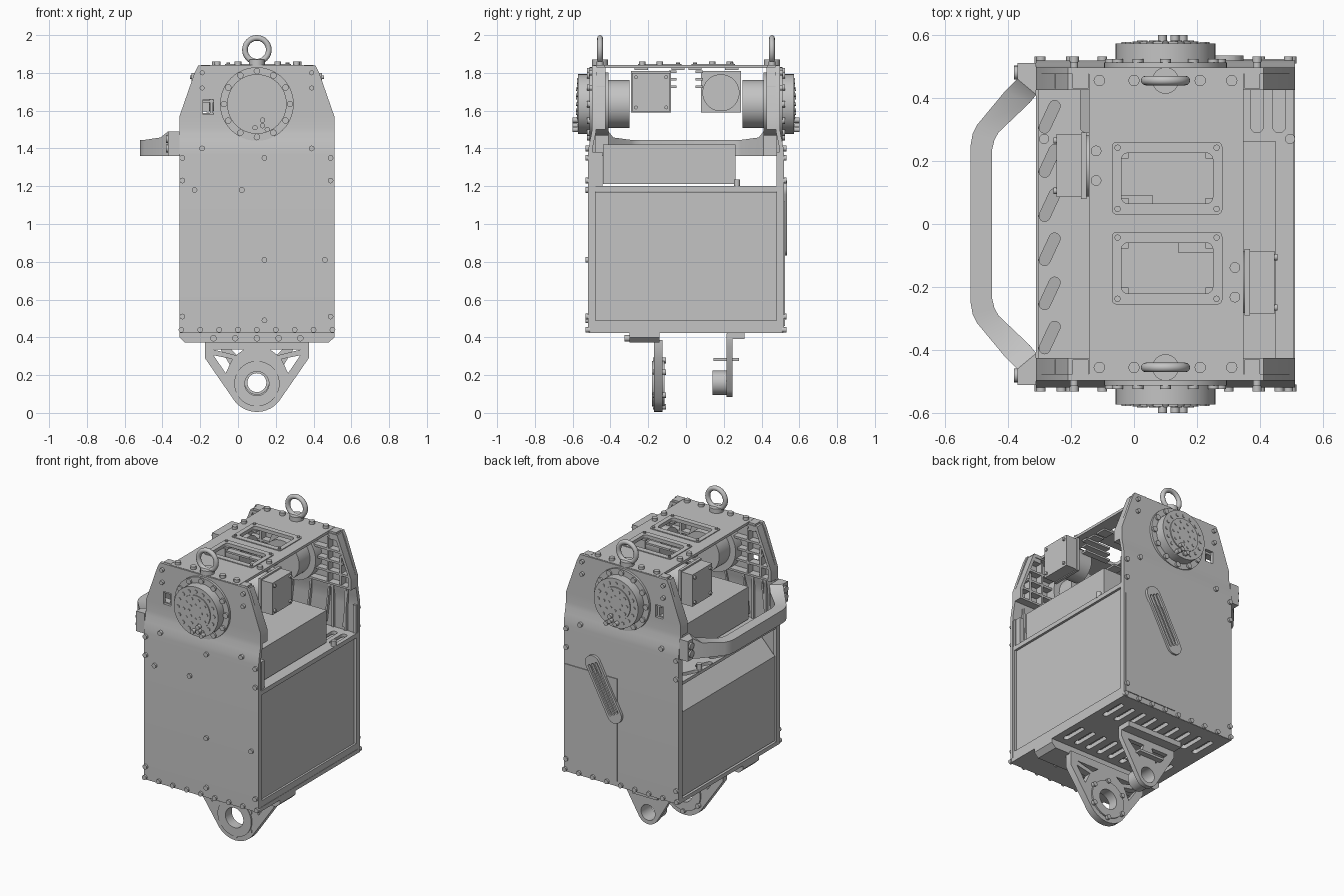
import bpy, bmesh
from math import sin, cos, pi, radians
from mathutils import Matrix, Vector

cube = bpy.data.objects.get("Cube")
if cube:
    bpy.data.objects.remove(cube, do_unlink=True)

grey = bpy.data.materials.new("machined grey")
grey.use_nodes = True
grey.diffuse_color = (0.55, 0.55, 0.55, 1)
grey.node_tree.nodes["Principled BSDF"].inputs["Base Color"].default_value = (0.55, 0.55, 0.55, 1)

CX = 0.1        # centre line of the housing
HUB = 1.635     # height of the hub axis
AXES = {"x": Matrix(((0, 0, 1), (1, 0, 0), (0, 1, 0))).to_4x4(),
        "y": Matrix(((1, 0, 0), (0, 0, -1), (0, 1, 0))).to_4x4(),
        "z": Matrix.Identity(4)}


def finish(name, bm, smooth=True):
    bmesh.ops.remove_doubles(bm, verts=bm.verts, dist=0.0001)
    bmesh.ops.recalc_face_normals(bm, faces=bm.faces)
    me = bpy.data.meshes.new(name)
    bm.to_mesh(me)
    bm.free()
    me.materials.append(grey)
    ob = bpy.data.objects.new(name, me)
    bpy.context.collection.objects.link(ob)
    bpy.ops.object.select_all(action="DESELECT")
    ob.select_set(True)
    bpy.context.view_layer.objects.active = ob
    if smooth:
        bpy.ops.object.shade_smooth_by_angle(angle=radians(35))
    return ob


def box(name, lo, hi):
    bm = bmesh.new()
    size = [h - l for l, h in zip(lo, hi)]
    mid = [(h + l) / 2 for l, h in zip(lo, hi)]
    bmesh.ops.create_cube(bm, size=1, matrix=Matrix.Translation(mid) @ Matrix.Diagonal((*size, 1)))
    return finish(name, bm, False)


def cylinders(name, axis, r, length, centres, sides=12):
    bm = bmesh.new()
    for c in centres:
        bmesh.ops.create_cone(bm, cap_ends=True, segments=sides, radius1=r, radius2=r, depth=length,
                              matrix=Matrix.Translation(c) @ AXES[axis])
    return finish(name, bm)


def circle(cx, cy, r, n=40):
    return [(cx + r * cos(2 * pi * i / n), cy + r * sin(2 * pi * i / n)) for i in range(n)]


def turned(loop, pivot, angle):
    pivot, rot = Vector(pivot), Matrix.Rotation(angle, 2)
    return [tuple(pivot + rot @ (Vector(p) - pivot)) for p in loop]


def rounded(x0, y0, x1, y1, r, turn=0):
    pts = []
    for k, (x, y) in enumerate(((x1 - r, y1 - r), (x0 + r, y1 - r), (x0 + r, y0 + r), (x1 - r, y0 + r))):
        for i in range(6):
            a = (k + i / 5) * pi / 2
            pts.append((x + r * cos(a), y + r * sin(a)))
    return turned(pts, ((x0 + x1) / 2, (y0 + y1) / 2), turn)


def rect(x0, y0, x1, y1):
    return [(x0, y0), (x1, y0), (x1, y1), (x0, y1)]


def plate(name, axis, a, b, *loops):
    """Flat plate between a and b along an axis; later loops are holes."""
    cu = bpy.data.curves.new(name, "CURVE")
    cu.dimensions, cu.fill_mode, cu.extrude = "2D", "BOTH", abs(b - a) / 2
    for loop in loops:
        sp = cu.splines.new("POLY")
        sp.points.add(len(loop) - 1)
        for p, (x, y) in zip(sp.points, loop):
            p.co = (x, y, 0, 1)
        sp.use_cyclic_u = True
    tmp = bpy.data.objects.new(name, cu)
    bpy.context.collection.objects.link(tmp)
    dg = bpy.context.evaluated_depsgraph_get()
    me = bpy.data.meshes.new_from_object(tmp.evaluated_get(dg))
    bm = bmesh.new()
    bm.from_mesh(me)
    bpy.data.objects.remove(tmp, do_unlink=True)
    bpy.data.meshes.remove(me)
    off = Vector([(a + b) / 2 if k == axis else 0 for k in "xyz"])
    bm.transform(Matrix.Translation(off) @ AXES[axis])
    return finish(name, bm)


def loft(name, sections):
    bm = bmesh.new()
    rows = [[bm.verts.new(p) for p in s] for s in sections]
    for r0, r1 in zip(rows, rows[1:]):
        for i in range(4):
            bm.faces.new((r0[i], r0[(i + 1) % 4], r1[(i + 1) % 4], r1[i]))
    bm.faces.new(rows[0])
    bm.faces.new(rows[-1])
    return finish(name, bm)


# End walls: lower skin, soft bend inward, tapered shoulders
WALL = [(.425, .41, .518), (1.37, .41, .518), (1.4, .41, .516), (1.44, .41, .509),
        (1.48, .41, .5), (1.51, .41, .497), (1.57, .41, .497), (1.8, .33, .497), (1.84, .31, .497)]
for s, side in ((-1, "front"), (1, "back")):
    wall = loft(side + "_wall", [[(CX - w, s * y, z), (CX + w, s * y, z), (CX + w, s * (y - .022), z),
                                  (CX - w, s * (y - .022), z)] for z, w, y in WALL])
    cutter = box("window_cutter", (-.185, s * .5 - .1, 1.58), (-.13, s * .5 + .1, 1.66))
    bpy.context.view_layer.objects.active = wall
    mod = wall.modifiers.new("window", "BOOLEAN")
    mod.object, mod.operation, mod.solver = cutter, "DIFFERENCE", "EXACT"
    bpy.ops.object.modifier_apply(modifier="window")
    bpy.data.objects.remove(cutter, do_unlink=True)

    # Deep rim and ribs on the upper wall, shallow slanted ribs below
    rim = [(-.31, 1.5), (.51, 1.5), (.51, 1.57), (.41, 1.83), (-.21, 1.83), (-.31, 1.57)]
    hole = [(CX + (x - CX) * .95, 1.66 + (z - 1.66) * .92) for x, z in rim]
    plate(side + "_rim", "y", s * .425, s * .482, rim, hole)
    for x in (-.23, -.14, .34, .43):
        top = 1.7 if abs(x - CX) > .3 else 1.8
        box(side + "_rib", (x - .007, s * .455 - .025, 1.5), (x + .007, s * .455 + .025, top))
        box(side + "_lower_rib", (x - .007, s * .488 - .01, 1.2), (x + .007, s * .488 + .01, 1.5))
    for z in (1.58, 1.65, 1.72):
        w = .4 if z < 1.6 else .35
        box(side + "_cross_rib", (CX - w, s * .455 - .025, z - .007), (CX + w, s * .455 + .025, z + .007))
    for i in range(6):
        x = -.24 + i * .13
        plate(side + "_slanted_rib", "y", s * .478, s * .5,
              [(x, 1.22), (x + .012, 1.22), (x + .042, 1.47), (x + .03, 1.47)])

    # Hub with stepped discs, bolt rings and inner motor
    for part, r, a, b in (("hub_flange", .195, .49, .512), ("hub_drum", .158, .5, .572), ("hub_cap", .105, .57, .578),
                          ("motor_flange", .167, .41, .48), ("motor_body", .127, .30, .42)):
        cylinders(f"{side}_{part}", "y", r, b - a, [(CX, s * (a + b) / 2, HUB)], 48)
    for r, n, size, y in ((.175, 12, .017, .513), (.128, 16, .011, .567), (.082, 10, .009, .572), (.045, 8, .007, .572)):
        cylinders(side + "_hub_bolts", "y", size, .02, [(x, s * y, z) for x, z in circle(CX, HUB, r, n)])
    cylinders(side + "_hub_clip", "y", .014, .036, [(CX + x, s * .582, z) for x, z in
                                                    ((-.01, 1.51), (.03, 1.52), (.055, 1.5), (.03, 1.55))])

    # Wall bolts
    spots = [(-.1 + i * .1, .44) for i in range(-2, 7)]
    spots += [(x, z) for z in (.51, 1.23, 1.35) for x in (-.295, .49)]
    spots += [(-.19, 1.4), (.39, 1.4)]
    if s < 0:
        spots += [(.14, .49), (.14, .81), (.46, .81), (-.23, 1.18), (.02, 1.18), (.14, 1.35)]
    cylinders(side + "_wall_bolts", "y", .015, .022, [(x, s * .52, z) for x, z in spots])
    cylinders(side + "_shoulder_bolts", "y", .013, .022, [(x, s * .503, z) for x in (-.19, .39) for z in (1.72, 1.8)])

    # Lifting eye
    bpy.ops.mesh.primitive_torus_add(location=(CX, s * .455, 1.922), rotation=(pi / 2, 0, 0), major_segments=40,
                                     minor_segments=12, major_radius=.063, minor_radius=.015)
    eye = bpy.context.object
    eye.name = side + "_lifting_eye"
    eye.data.materials.append(grey)
    bpy.ops.object.shade_smooth()
    cylinders(side + "_eye_collar", "z", .042, .03, [(CX, s * .455, 1.855)], 24)
    cylinders(side + "_top_bolts", "z", .018, .02, [(x, s * .455, 1.85) for x in (-.11, 0, .21, .31)])
    for x in (-.17, .375):
        box(side + "_corner_block", (x - .025, s * .455 - .025, 1.79), (x + .025, s * .455 + .025, 1.842))

# Back access panel and slanted link
plate("access_panel", "y", .517, .523, rect(.125, .46, .5, 1.12))
TILT = radians(-28)
grooves = [turned(rounded(x, .87, x + .018, 1.2, .008), (.217, 1.033), TILT) for x in (.181, .208, .235)]
plate("slanted_link", "y", .515, .535, rounded(.165, .815, .269, 1.25, .05, TILT), *grooves)

# Top deck with two framed windows
frames = [(-.07, .03, .28, .26), (-.07, -.255, .28, -.025)]
inner = [rounded(x0 + .03, y0 + .035, x1 - .03, y1 - .035, .02) for x0, y0, x1, y1 in frames]
plate("top_deck", "z", 1.825, 1.842, rect(-.143, -.49, .348, .49), *inner)
for (x0, y0, x1, y1), hole in zip(frames, inner):
    plate("window_frame", "z", 1.842, 1.847, rounded(x0, y0, x1, y1, .015), hole)
    corners = [(x, y) for x in (x0 + .018, x1 - .018) for y in (y0 + .018, y1 - .018)]
    cylinders("frame_screws", "z", .01, .012, [(x, y, 1.849) for x, y in corners], 10)
    for x, y in corners:
        box("frame_tab", (x - .035, y - .035, 1.815), (x + .035, y + .035, 1.828))

# Cross drives under the deck, one facing each side
for s, x0, y in ((1, .35, -.185), (-1, -.15, .185)):
    a, b = sorted((x0 + s * .018, x0 + s * .095))
    box("drive_box", (a, y - .1, 1.595), (b, y + .1, 1.8))
    box("drive_mount", (min(x0, x0 + s * .018), y - .105, 1.59), (max(x0, x0 + s * .018), y + .105, 1.81))
    cylinders("drive_body", "x", .098, .1, [(x0 - s * .05, y, 1.695)], 40)
    cylinders("drive_screws", "x", .01, .014, [(x0 + s * .098, y + i * .08, 1.697 + j * .08)
                                               for i in (-1, 1) for j in (-1, 1)])
    cylinders("drive_top_bolts", "z", .017, .02, [(x0 - s * .03, y + i * .047, 1.85) for i in (-1, 1)])
    for z in (1.72, 1.76, 1.8):
        box("deck_bracket", (x0 - s * .12 - .09, -s * .07 - .02, z), (x0 - s * .12 + .09, -s * .07 + .02, z + .012))

# Battery, upper case, slotted shelf and side frame
plate("battery", "y", -.478, .478, [(-.3, .455), (.495, .455), (.495, 1.17), (-.14, 1.17), (-.3, 1.0)])
box("upper_case", (-.14, -.44, 1.212), (.45, .262, 1.42))
slots = [rounded(-.285, y - .055, -.25, y + .055, .017, radians(-25)) for y in (-.36, -.22, -.08, .06, .2, .34)]
slots += [rounded(x, .29, x + .04, .44, .018) for x in (-.17, -.08, .01, .1, .19, .28, .37, .44)]
plate("slotted_shelf", "z", 1.178, 1.198, rect(-.305, -.49, .505, .49), *slots)
plate("side_frame", "x", .485, .508, rect(-.51, .425, .51, 1.2), rect(-.483, .49, .483, 1.172))
for x in (-.3, .495):
    box("front_post", (x - .01, -.5, .43), (x + .01, -.48, 1.38))
    box("back_post", (x - .01, .48, .43), (x + .01, .5, 1.38))
box("front_upright", (.47, -.485, 1.19), (.5, -.442, 1.38))
cylinders("shelf_bolts", "z", .016, .04, [(x, .27, 1.215) for x in (-.285, .495)])

# Slotted floor
slots = [rounded(-.25 + i * .085, y, -.215 + i * .085, y + .17, .016) for i in range(9) for y in (-.1, .26)]
plate("floor", "z", .424, .45, rect(-.31, -.515, .51, .515), *slots)

# Carry handle
half = [(-.37, .51, -.31, .51, 1.49), (-.37, .46, -.31, .41, 1.49), (-.41, .42, -.33, .385, 1.458),
        (-.497, .315, -.43, .29, 1.445), (-.512, .285, -.443, .265, 1.445), (-.518, .25, -.45, .235, 1.445)]
full = half + [(xo, -yo, xi, -yi, z) for xo, yo, xi, yi, z in reversed(half)]
loft("carry_handle", [[(xo, yo, 1.36), (xi, yi, 1.36), (xi, yi, z), (xo, yo, z)] for xo, yo, xi, yi, z in full])
cylinders("handle_bolts", "x", .022, .02, [(-.37, s * .48, z) for s in (-1, 1) for z in (1.4, 1.45)], 16)


# Hanging brackets under the floor
def hanger(top, shoulder, w, r, zc):
    arc = [(CX + r * cos(radians(a)), zc + r * sin(radians(a))) for a in range(-30, -151, -10)]
    return [(CX - w, shoulder), (CX - w, top), (CX + w, top), (CX + w, shoulder)] + arc


webs = [[(CX + s * x, z) for x, z in tri] for s in (-1, 1)
        for tri in (((.07, .335), (.23, .335), (.11, .305)), ((.23, .305), (.13, .285), (.165, .21)))]
plate("cross_bar", "y", -.3, -.14, [(-.31, .424), (-.31, .4), (-.28, .372), (.48, .372), (.51, .4), (.51, .424)])
plate("front_hanger", "y", -.17, -.125, hanger(.385, .29, .275, .15, .155), circle(CX, .155, .075), *webs)
plate("front_hanger_ring", "y", -.18, -.115, circle(CX, .155, .12), circle(CX, .155, .064))
cylinders("hanger_bolts", "y", .015, .07, [(x, -.14, z) for x, z in turned(circle(CX, .155, .122, 6), (CX, .155), pi / 6)])
cylinders("bar_bolts", "y", .017, .03, [(CX + i * .115, -.31, .395) for i in (-2, -1, 0, 1, 2)])

box("rear_hanger_foot", (CX - .2, .22, .39), (CX + .2, .31, .424))
webs = [[(CX + s * x, z) for x, z in ((.03, .35), (.15, .35), (.06, .26))] for s in (-1, 1)]
plate("rear_hanger", "y", .215, .245, hanger(.42, .35, .2, .075, .16), circle(CX, .16, .05), *webs)
plate("rear_hanger_boss", "y", .14, .225, circle(CX, .16, .064), circle(CX, .16, .05))
box("rear_hanger_shelf", (CX - .09, .145, .275), (CX + .09, .28, .29))
